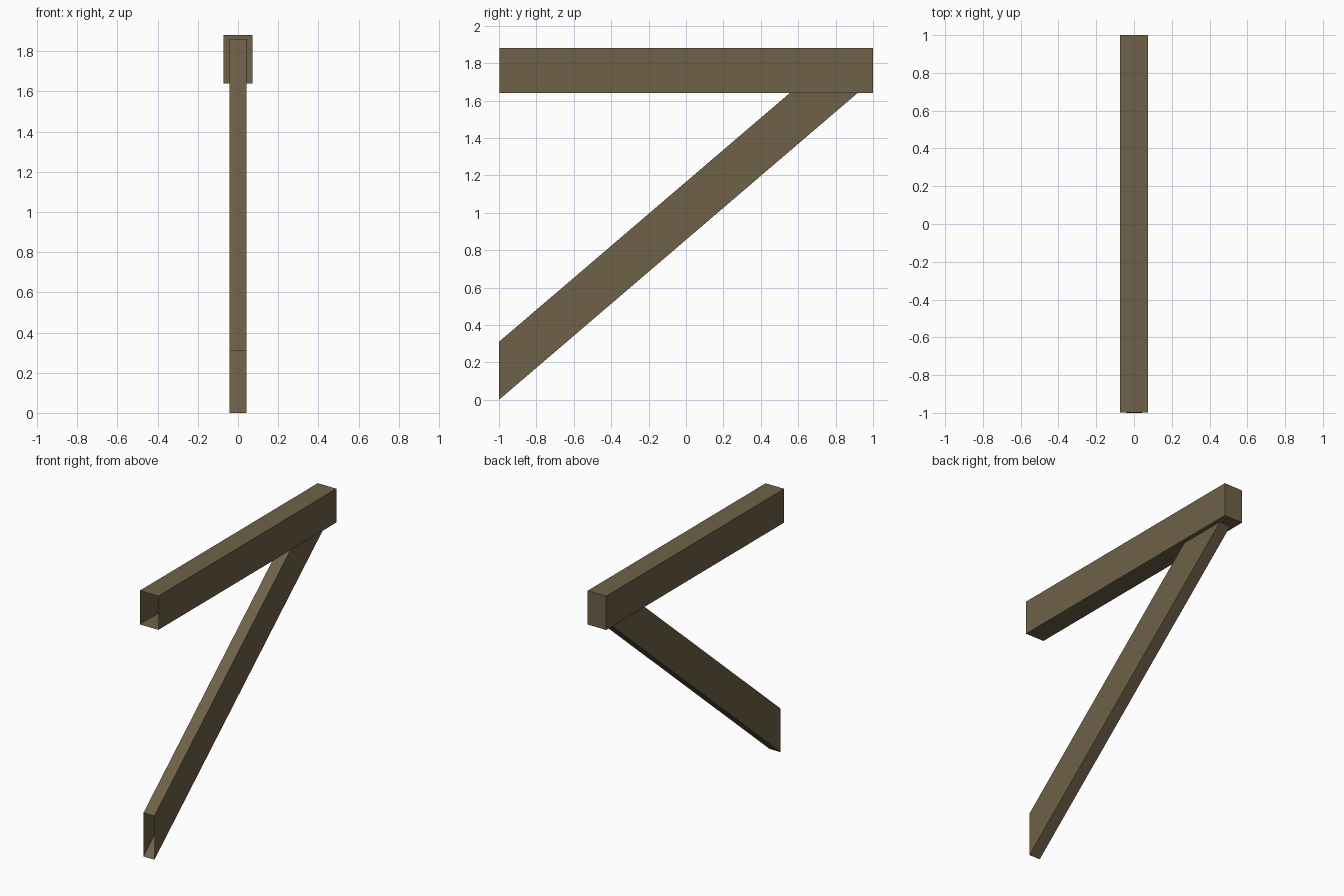
import bpy, bmesh

if "Cube" in bpy.data.objects:
    bpy.data.objects.remove(bpy.data.objects["Cube"])

wood = bpy.data.materials.new("weathered brown wood")
wood.diffuse_color = (0.158, 0.120, 0.064, 1)
wood.use_nodes = True
wood.node_tree.nodes["Principled BSDF"].inputs["Base Color"].default_value = wood.diffuse_color


def timber(name, profile, half_width):
    """Extrude a (y, z) side profile across x, leaving the front end open."""
    bm = bmesh.new()
    face = bm.faces.new([bm.verts.new((-half_width, y, z)) for y, z in profile])
    ext = bmesh.ops.extrude_face_region(bm, geom=[face], use_keep_orig=True)
    verts = [g for g in ext["geom"] if isinstance(g, bmesh.types.BMVert)]
    bmesh.ops.translate(bm, verts=verts, vec=(2 * half_width, 0, 0))
    bmesh.ops.recalc_face_normals(bm, faces=bm.faces)
    # the ends that meet the wall are hollow
    front = [f for f in bm.faces if f.normal.y < -0.99]
    bmesh.ops.delete(bm, geom=front, context='FACES')
    mesh = bpy.data.meshes.new(name)
    bm.to_mesh(mesh)
    bm.free()
    mesh.materials.append(wood)
    obj = bpy.data.objects.new(name, mesh)
    bpy.context.collection.objects.link(obj)
    return obj


# horizontal beam
timber("top_beam", [(-0.998, 1.64), (1, 1.64), (1, 1.88), (-0.998, 1.88)], 0.073)

# diagonal brace: plumb cut at the foot, square cut hidden inside the beam
timber("diagonal_brace", [(-1, 0), (0.965, 1.681), (0.812, 1.86), (-1, 0.31)], 0.043)
